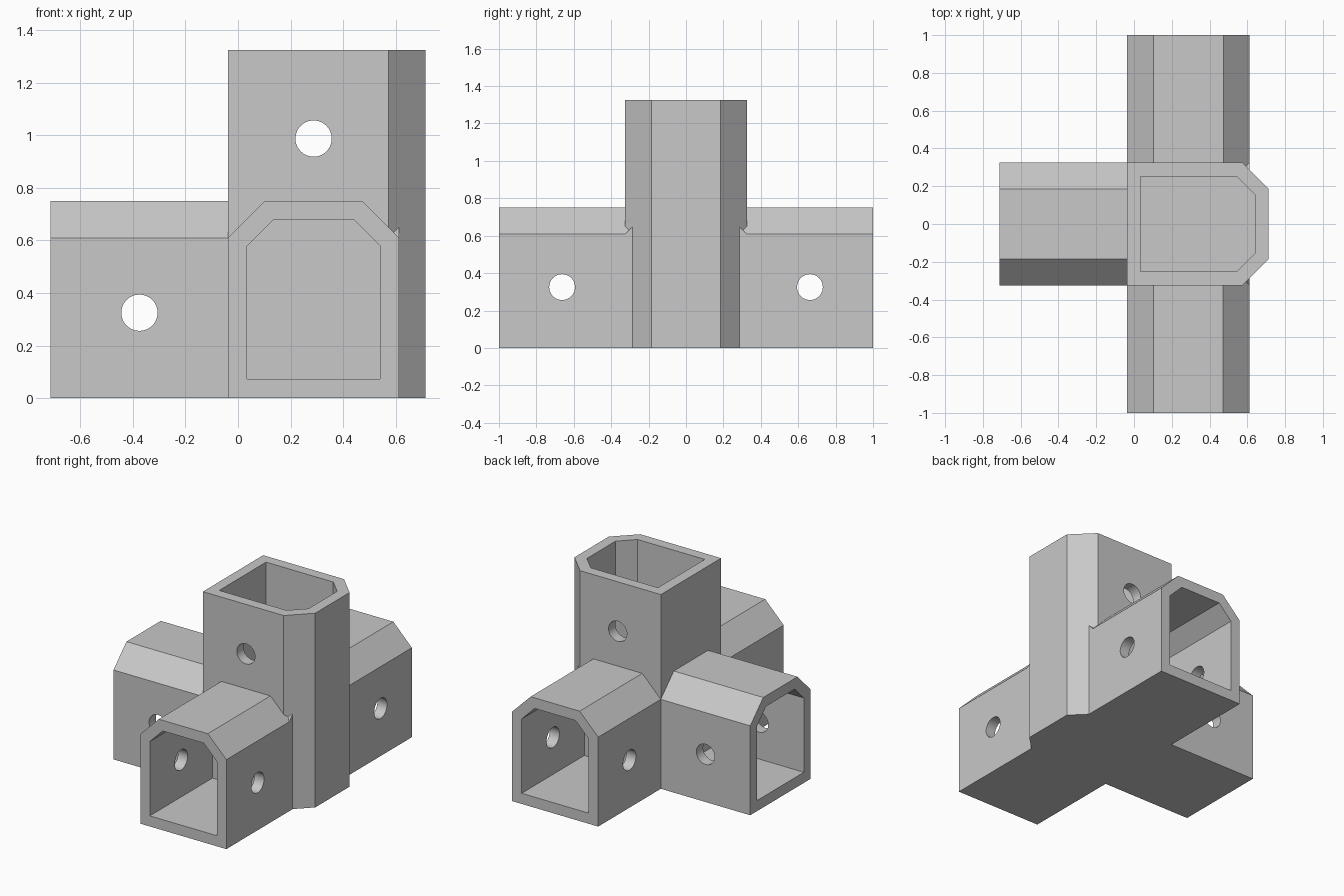
import bpy
import bmesh
import math
from mathutils import Matrix, Vector

cube = bpy.data.objects.get("Cube")
if cube:
    bpy.data.objects.remove(cube)

HALF = 0.325                           # half width of a socket and of the hub
REACH = 1.0                            # hub centre to socket mouth
CENTRE = Vector((0.2875, 0, HALF))
X, Y, Z = Vector((1, 0, 0)), Vector((0, 1, 0)), Vector((0, 0, 1))

grey = bpy.data.materials.new("light_grey")
grey.use_nodes = True
grey.diffuse_color = (0.58, 0.58, 0.58, 1)
grey.node_tree.nodes["Principled BSDF"].inputs["Base Color"].default_value = grey.diffuse_color


def make_object(name, bm):
    bmesh.ops.recalc_face_normals(bm, faces=bm.faces)
    mesh = bpy.data.meshes.new(name)
    bm.to_mesh(mesh)
    bm.free()
    mesh.materials.append(grey)
    obj = bpy.data.objects.new(name, mesh)
    bpy.context.collection.objects.link(obj)
    return obj


def prism(name, axis, up, half, bottom, top, chamfer, start, end):
    """Square bar with two chamfered corners on its 'up' side."""
    side = up.cross(axis)
    profile = [(-half, bottom), (half, bottom), (half, top - chamfer),
               (half - chamfer, top), (chamfer - half, top), (-half, top - chamfer)]
    bm = bmesh.new()
    face = bm.faces.new([bm.verts.new(CENTRE + side * u + up * v + axis * start)
                         for u, v in profile])
    out = bmesh.ops.extrude_face_region(bm, geom=[face])
    moved = [g for g in out["geom"] if isinstance(g, bmesh.types.BMVert)]
    bmesh.ops.translate(bm, verts=moved, vec=axis * (end - start))
    return make_object(name, bm)


def pin_hole(name, axis, up):
    """Cross hole through both side walls, halfway along the socket."""
    turn = up.cross(axis).to_track_quat("Z", "Y").to_matrix().to_4x4()
    place = Matrix.Translation(CENTRE + axis * (HALF + REACH) / 2)
    bm = bmesh.new()
    bmesh.ops.create_cone(bm, cap_ends=True, segments=40, radius1=0.069,
                          radius2=0.069, depth=1, matrix=place @ turn)
    return make_object(name, bm)


def combine(target, tool, operation):
    mod = target.modifiers.new(operation.lower(), "BOOLEAN")
    mod.operation = operation
    mod.solver = "EXACT"
    mod.object = tool
    bpy.context.view_layer.objects.active = target
    bpy.ops.object.modifier_apply(modifier=mod.name)
    bpy.data.objects.remove(tool)


# Each socket: name, direction of its mouth, side carrying the chamfers
sockets = [("upright", Z, X), ("side_arm", -X, Z), ("front_arm", -Y, Z), ("back_arm", Y, Z)]

# Outer bodies, joined at the hub
bodies = [prism(n, a, u, HALF, -HALF, 0.425, 0.14, -HALF, REACH) for n, a, u in sockets]
connector = bodies[0]
for body in bodies[1:]:
    combine(connector, body, "UNION")

# Hollow sockets and pin holes
for n, a, u in sockets:
    bore = prism(n + "_bore", a, u, 0.2525, -0.2525, 0.3525, 0.098, HALF, REACH + 0.1)
    combine(connector, bore, "DIFFERENCE")
    combine(connector, pin_hole(n + "_hole", a, u), "DIFFERENCE")

connector.name = "corner_connector"
bpy.ops.object.select_all(action="DESELECT")
connector.select_set(True)
bpy.context.view_layer.objects.active = connector
bpy.ops.object.shade_smooth_by_angle(angle=math.radians(30))
